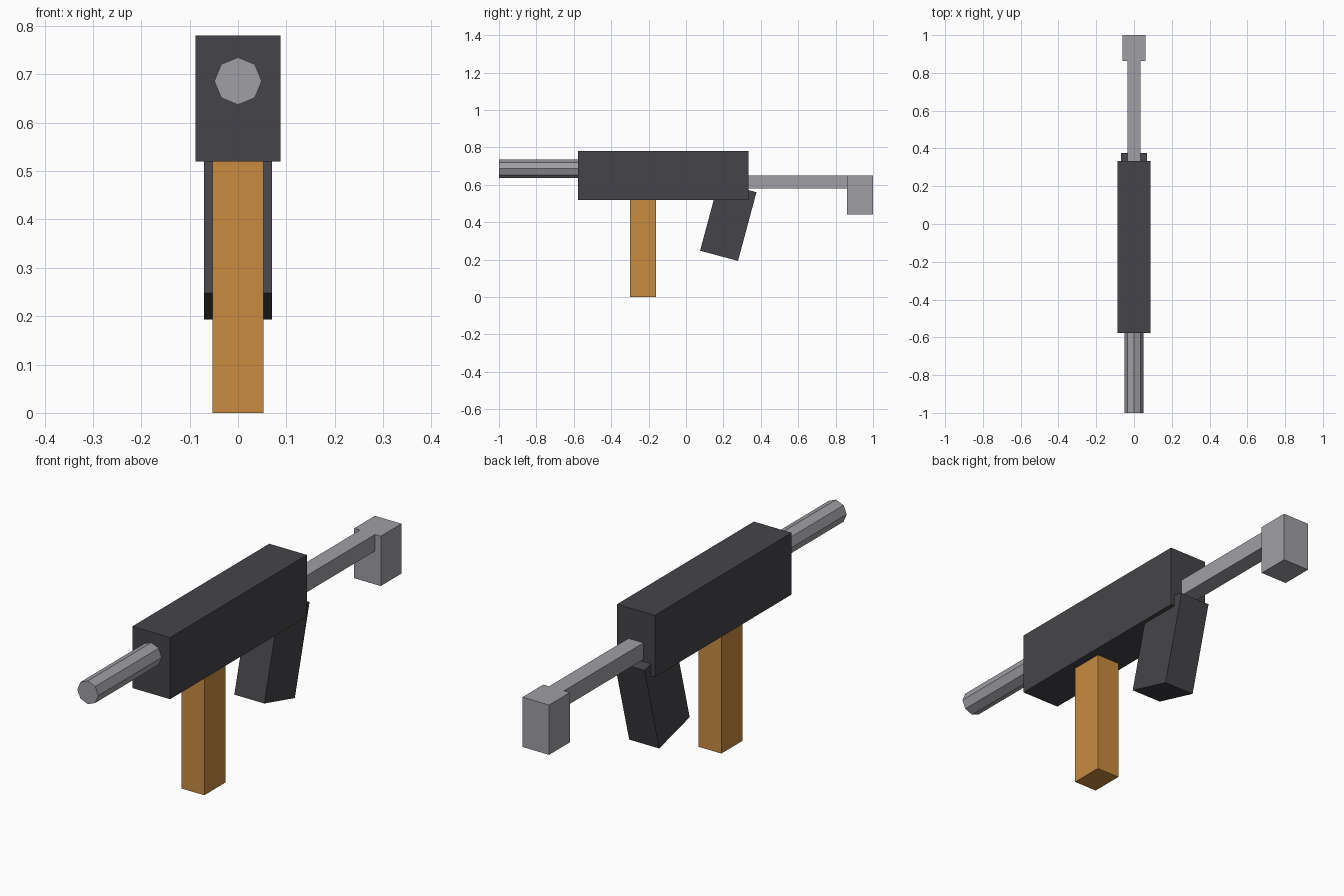
import bpy
from math import radians

cube = bpy.data.objects.get("Cube")
if cube:
    bpy.data.objects.remove(cube, do_unlink=True)


def make_material(name, rgb):
    mat = bpy.data.materials.new(name)
    mat.use_nodes = True
    color = (*rgb, 1.0)
    mat.diffuse_color = color
    mat.node_tree.nodes["Principled BSDF"].inputs["Base Color"].default_value = color
    return mat


def finish(name, mat):
    obj = bpy.context.object
    obj.name = obj.data.name = name
    obj.data.materials.append(mat)
    return obj


def box(name, mat, center, size, tilt=0):
    """Box of full size, tilted about the x axis by degrees."""
    bpy.ops.mesh.primitive_cube_add(size=1, location=center)
    obj = finish(name, mat)
    for v in obj.data.vertices:
        v.co = [c * s for c, s in zip(v.co, size)]
    obj.rotation_euler.x = radians(tilt)
    return obj


dark = make_material("dark gunmetal", (0.06, 0.06, 0.068))
steel = make_material("light steel", (0.35, 0.35, 0.375))
orange = make_material("orange brown", (0.58, 0.26, 0.051))

# Main housing
box("receiver", dark, (0, -0.122, 0.65), (0.176, 0.911, 0.26))

# Eight-sided barrel, running a little way into the housing
bpy.ops.mesh.primitive_cylinder_add(
    vertices=8, radius=0.049, depth=0.44,
    location=(0, -0.78, 0.686), rotation=(radians(90), 0, 0))
finish("barrel", steel)

# Straight magazine under the housing
box("magazine", orange, (0, -0.23, 0.265), (0.106, 0.14, 0.53))

# Grip leaning back at its top
box("grip", dark, (0, 0.226, 0.404), (0.14, 0.21, 0.38), -15)

# Stock: thin bar and shoulder block
box("stock_bar", steel, (0, 0.595, 0.615), (0.07, 0.54, 0.07))
box("stock_butt", steel, (0, 0.931, 0.545), (0.124, 0.138, 0.21))
